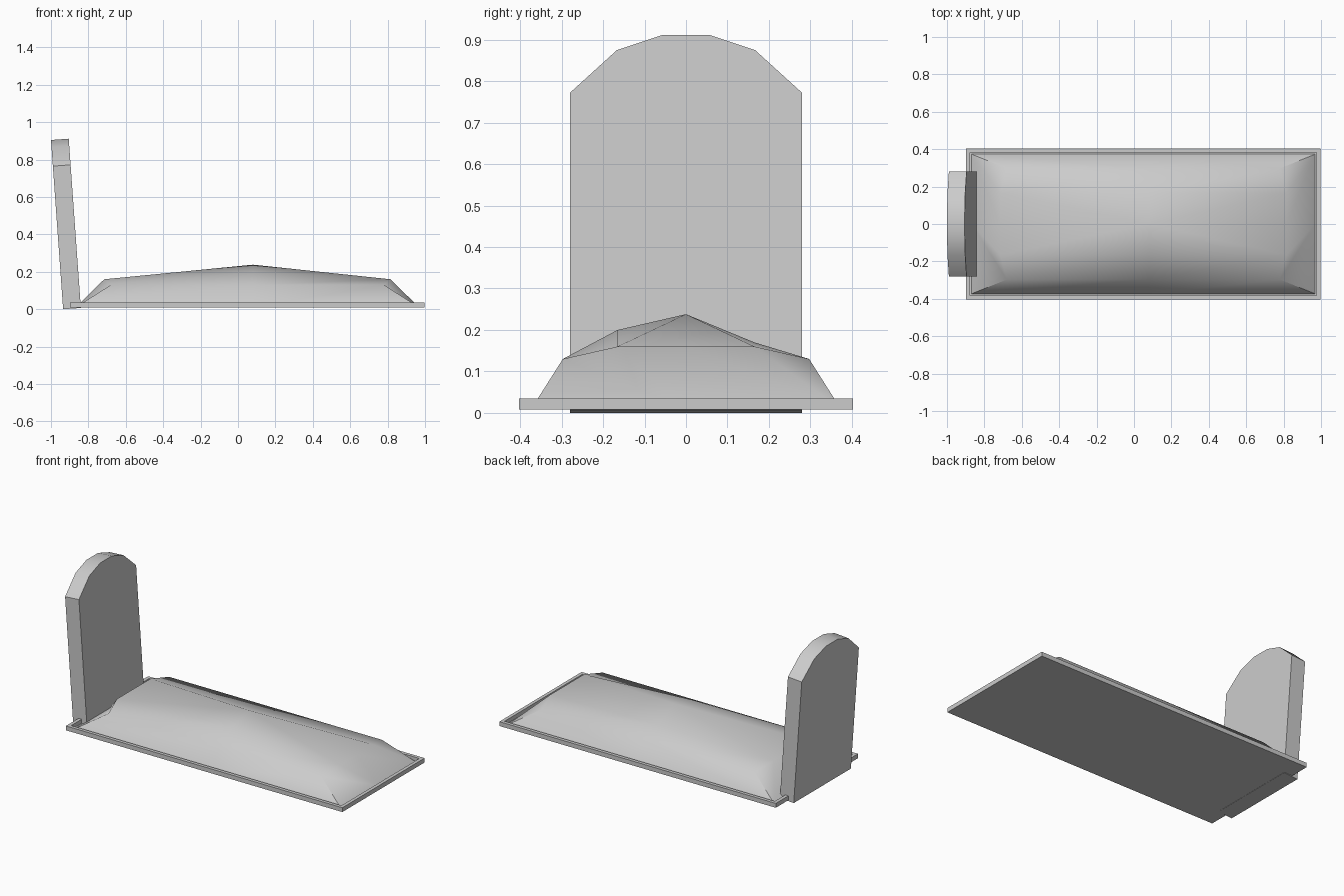
import bpy, bmesh, math
from mathutils import Matrix

if "Cube" in bpy.data.objects:
    bpy.data.objects.remove(bpy.data.objects["Cube"])


def finish(name, bm, angle=None):
    bmesh.ops.recalc_face_normals(bm, faces=bm.faces)
    mesh = bpy.data.meshes.new(name)
    bm.to_mesh(mesh)
    bm.free()
    obj = bpy.data.objects.new(name, mesh)
    bpy.context.collection.objects.link(obj)
    if angle:
        bpy.ops.object.select_all(action='DESELECT')
        obj.select_set(True)
        bpy.context.view_layer.objects.active = obj
        bpy.ops.object.shade_smooth_by_angle(angle=math.radians(angle))
    return obj


# Grave border: thin slab with a sunken bed inside its rim
bm = bmesh.new()
bmesh.ops.create_cube(bm, size=1, matrix=Matrix.Translation((0.05, 0, 0.0215))
                      @ Matrix.Diagonal((1.896, 0.806, 0.027, 1)))
bm.faces.ensure_lookup_table()
top = max(bm.faces, key=lambda f: f.calc_center_median().z)
bmesh.ops.inset_region(bm, faces=[top], thickness=0.03)
ret = bmesh.ops.extrude_discrete_faces(bm, faces=[top])
bmesh.ops.translate(bm, verts=ret["faces"][0].verts, vec=(0, 0, -0.025))
finish("grave_border", bm)

# Earth mound: lengthwise stations lofted over a low cross-section
ys = [-0.297, -0.165, 0, 0.165, 0.297]
stations = [
    (-0.715, [0.13, 0.16, 0.16, 0.16, 0.13]),
    (0.08, [0.13, 0.20, 0.238, 0.17, 0.13]),
    (0.815, [0.13, 0.16, 0.16, 0.16, 0.13]),
]
bm = bmesh.new()
rows = []
for x, zs in stations:
    row = []
    for y, z in zip(ys, zs):
        pull = 0.035 if z < 0.14 and x != 0.08 else 0
        row.append(bm.verts.new((x - math.copysign(pull, x), y, z)))
    rows.append(row)
# crown, with creases fanning from the peak
for a, b in zip(rows, rows[1:]):
    for i in range(4):
        q = [a[i], a[i + 1], b[i + 1], b[i]]
        peak = rows[1][2]
        k = q.index(peak) if peak in q else 0
        q = q[k:] + q[:k]
        bm.faces.new(q[:3])
        bm.faces.new([q[0], q[2], q[3]])
# sloping skirt down to the bed
c = [bm.verts.new(p + (0.01,)) for p in
     [(-0.868, -0.373), (0.968, -0.373), (0.968, 0.373), (-0.868, 0.373)]]
mid = [bm.verts.new((0.08, s * 0.373, 0.01)) for s in (-1, 1)]
for i, m, lo, hi in ((0, mid[0], c[0], c[1]), (4, mid[1], c[3], c[2])):
    bm.faces.new((lo, m, rows[1][i], rows[0][i]))
    bm.faces.new((m, hi, rows[2][i], rows[1][i]))
for row, lo, hi in ((rows[0], c[0], c[3]), (rows[2], c[1], c[2])):
    m = bm.verts.new((lo.co.x, 0, 0.01))
    bm.faces.new((lo, m, row[2], row[1], row[0]))
    bm.faces.new((m, hi, row[4], row[3], row[2]))
finish("earth_mound", bm, 60)

# Headstone: arched profile extruded and leaning back
half = [(0.28, 0), (0.28, 0.767), (0.167, 0.87), (0.057, 0.907)]
profile = half + [(-y, z) for y, z in reversed(half)]
bm = bmesh.new()
face = bm.faces.new([bm.verts.new((0, y, z)) for y, z in profile])
ret = bmesh.ops.extrude_face_region(bm, geom=[face])
bmesh.ops.translate(bm, vec=(0.095, 0, 0),
                    verts=[v for v in ret["geom"] if isinstance(v, bmesh.types.BMVert)])
bmesh.ops.transform(bm, verts=bm.verts, matrix=Matrix.Translation((-0.935, 0, 0))
                    @ Matrix.Rotation(math.radians(-4.1), 4, 'Y'))
finish("headstone", bm, 40)
